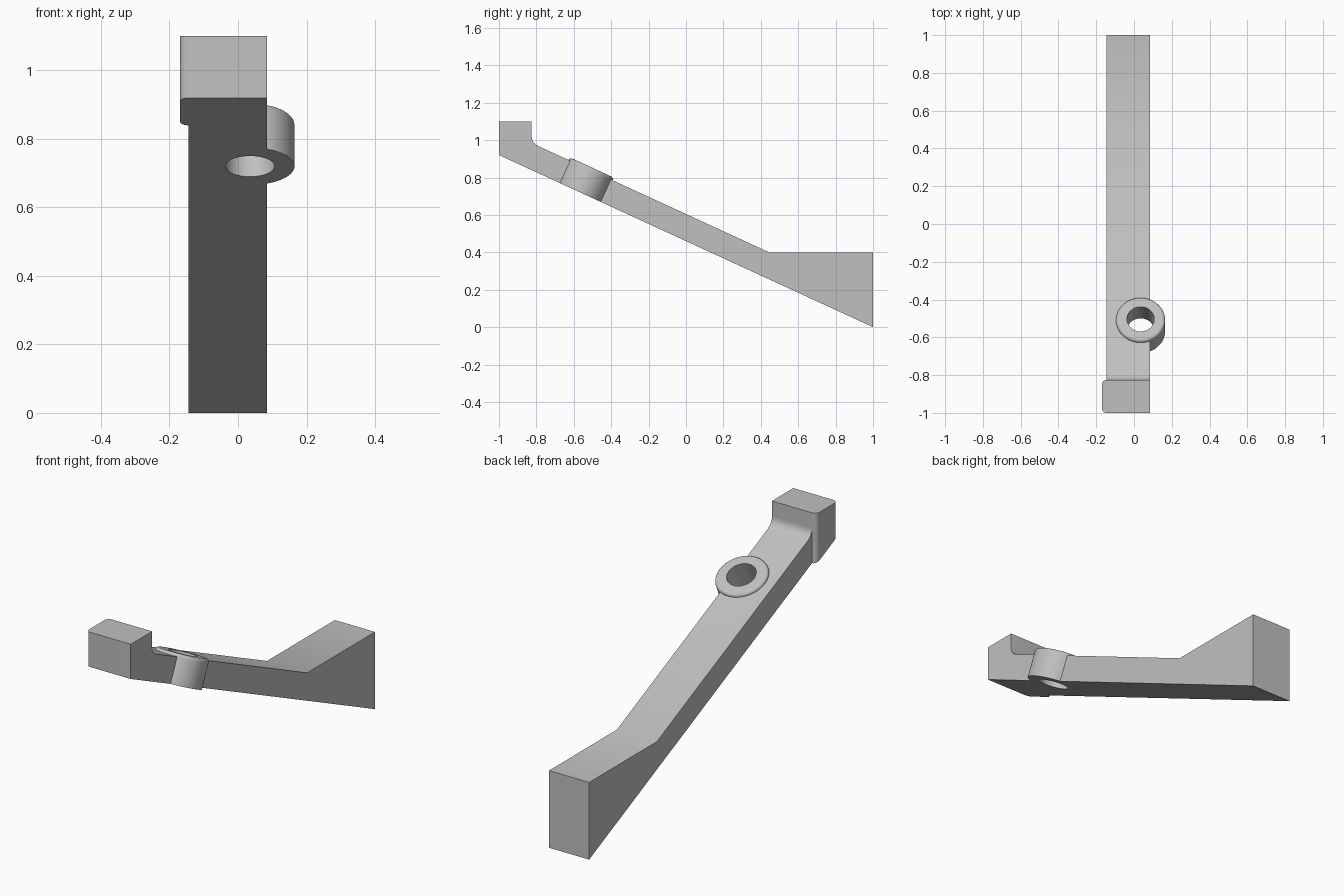
import bpy
import bmesh
import math
from mathutils import Matrix, Vector

cube = bpy.data.objects.get("Cube")
if cube:
    bpy.data.objects.remove(cube, do_unlink=True)

SLOPE = 0.46                      # fall of the underside along y
TILT = math.atan(SLOPE)
LEFT, RIGHT = -0.145, 0.085       # beam sides in x
HEAD_BACK = -0.825
RING_R, HOLE_R, RING_H, ROUND = 0.13, 0.072, 0.147, 0.016

grey = bpy.data.materials.new("plain_grey")
grey.use_nodes = True
colour = (0.53, 0.53, 0.53, 1)
grey.diffuse_color = colour
grey.node_tree.nodes["Principled BSDF"].inputs["Base Color"].default_value = colour


def underside(y):
    return SLOPE * (1 - y)


def arc(cx, cy, r, start, end, steps=6):
    """Points on a circular arc, angles in degrees."""
    angles = [math.radians(start + (end - start) * i / steps) for i in range(steps + 1)]
    return [(cx + r * math.cos(a), cy + r * math.sin(a)) for a in angles]


def make_object(name, bm):
    bmesh.ops.recalc_face_normals(bm, faces=bm.faces)
    mesh = bpy.data.meshes.new(name)
    bm.to_mesh(mesh)
    bm.free()
    mesh.materials.append(grey)
    obj = bpy.data.objects.new(name, mesh)
    bpy.context.collection.objects.link(obj)
    return obj


def prism(name, loop_a, loop_b):
    """Solid between two matching outlines."""
    bm = bmesh.new()
    a = [bm.verts.new(p) for p in loop_a]
    b = [bm.verts.new(p) for p in loop_b]
    bm.faces.new(a)
    bm.faces.new(b)
    for i in range(len(a)):
        j = (i + 1) % len(a)
        bm.faces.new((a[i], a[j], b[j], b[i]))
    return make_object(name, bm)


def smooth(obj):
    bpy.ops.object.select_all(action='DESELECT')
    obj.select_set(True)
    bpy.context.view_layer.objects.active = obj
    bpy.ops.object.shade_smooth_by_angle(angle=math.radians(30))


# Sloping beam with a wedge foot and a small fillet against the head
p0, p1, p2 = Vector((HEAD_BACK, 1.02)), Vector((HEAD_BACK, 0.984)), Vector((-0.785, 0.966))
fillet = [p0 * (1 - t) ** 2 + p1 * 2 * t * (1 - t) + p2 * t * t for t in [i / 8 for i in range(9)]]
side = [(HEAD_BACK, underside(HEAD_BACK)), (1, 0), (1, 0.4), (0.445, 0.4)]
side += [tuple(p) for p in reversed(fillet)]
beam = prism("beam", [(LEFT, y, z) for y, z in side], [(RIGHT, y, z) for y, z in side])

# Upright head, rounded on its outer vertical edges
r, outer = 0.025, -0.17
plan = [(RIGHT, -1), (RIGHT, HEAD_BACK)]
plan += arc(outer + r, HEAD_BACK - r, r, 90, 180) + arc(outer + r, -1 + r, r, 180, 270)
head = prism("head", [(x, y, underside(y)) for x, y in plan], [(x, y, 1.1) for x, y in plan])

# Ring boss standing square to the beam, with a rounded upper rim
ring_y = -0.565
place = Matrix.Translation((0.035, ring_y, underside(ring_y))) @ Matrix.Rotation(-TILT, 4, 'X')
section = [(HOLE_R, 0), (RING_R, 0)]
section += arc(RING_R - ROUND, RING_H - ROUND, ROUND, 0, 90) + [(HOLE_R, RING_H)]
bm = bmesh.new()
sides = 64
rows = []
for i in range(sides):
    a = math.tau * i / sides
    rows.append([bm.verts.new(place @ Vector((q * math.cos(a), q * math.sin(a), h))) for q, h in section])
for i in range(sides):
    a, b = rows[i], rows[(i + 1) % sides]
    for k in range(len(section)):
        m = (k + 1) % len(section)
        bm.faces.new((a[k], b[k], b[m], a[m]))
ring = make_object("ring_boss", bm)

# Seat for the ring cut through the beam
bm = bmesh.new()
bmesh.ops.create_cone(bm, cap_ends=True, segments=sides, radius1=RING_R, radius2=RING_R, depth=0.4,
                      matrix=place @ Matrix.Translation((0, 0, RING_H / 2)))
cutter = make_object("ring_seat_cutter", bm)
cutter.hide_render = True
cut = beam.modifiers.new("ring_seat", 'BOOLEAN')
cut.operation = 'DIFFERENCE'
cut.solver = 'EXACT'
cut.object = cutter
bpy.context.view_layer.objects.active = beam
bpy.ops.object.modifier_apply(modifier=cut.name)
bpy.data.objects.remove(cutter, do_unlink=True)

for part in (beam, head, ring):
    smooth(part)
